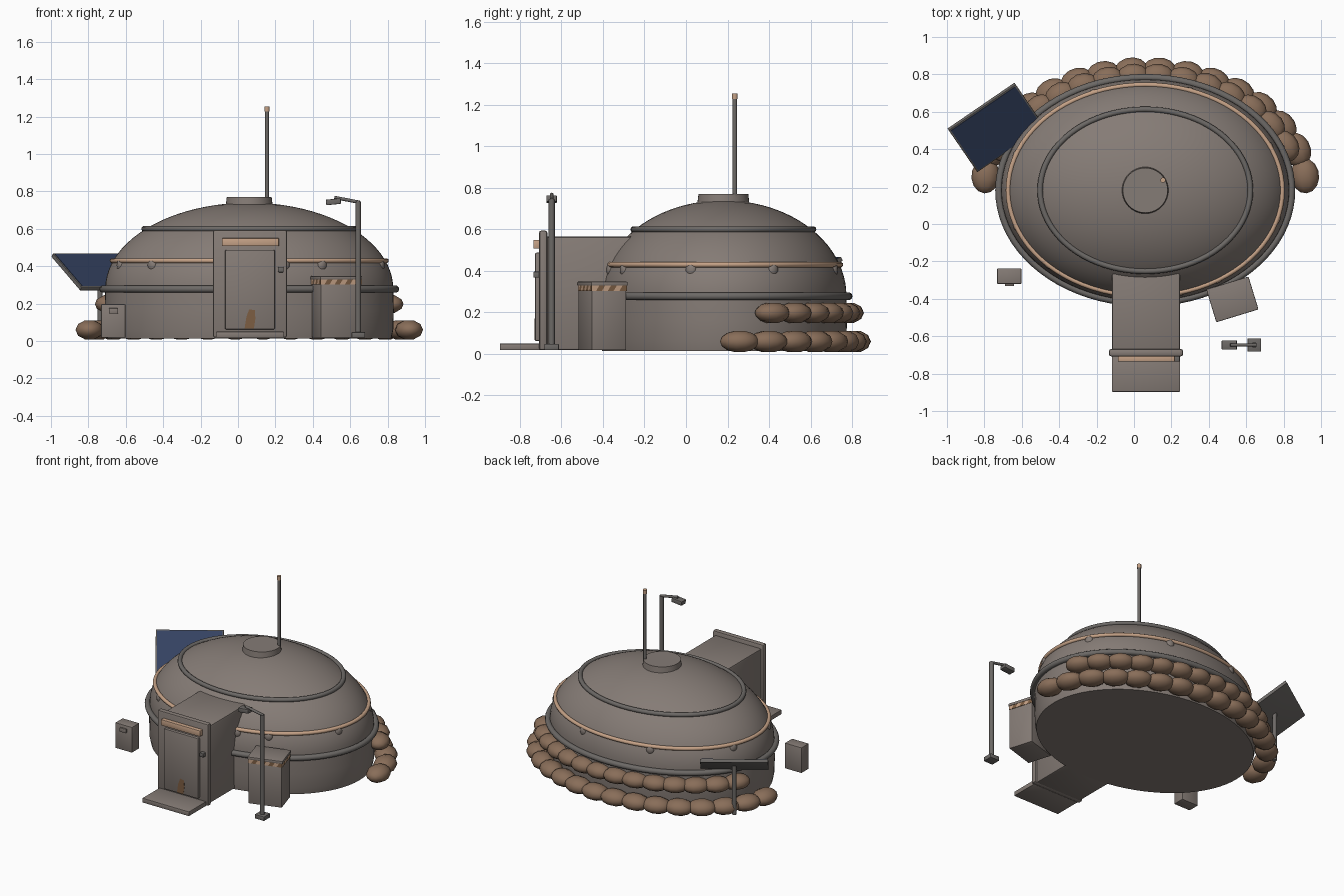
import bpy, bmesh, math, random
from math import sin, cos, radians, pi
from mathutils import Vector, Matrix

if "Cube" in bpy.data.objects:
    bpy.data.objects.remove(bpy.data.objects["Cube"])

random.seed(4)
CX, CY, RATIO = 0.06, 0.18, 0.77      # dome centre and ellipse ratio


def mat(name, rgb):
    m = bpy.data.materials.new(name)
    m.diffuse_color = (*rgb, 1)
    m.use_nodes = True
    m.node_tree.nodes["Principled BSDF"].inputs["Base Color"].default_value = m.diffuse_color
    return m


GREY = mat("warm grey", (0.235, 0.20, 0.18))
TRIM = mat("dark grey", (0.15, 0.14, 0.132))
TAN = mat("tan", (0.56, 0.36, 0.24))
BAG = mat("sack brown", (0.25, 0.155, 0.10))
RUST = mat("rust brown", (0.20, 0.11, 0.055))
BLUE = mat("panel blue", (0.035, 0.055, 0.12))


def finish(name, bm, m, angle=35):
    bmesh.ops.recalc_face_normals(bm, faces=bm.faces)
    me = bpy.data.meshes.new(name)
    bm.to_mesh(me)
    bm.free()
    me.materials.append(m)
    ob = bpy.data.objects.new(name, me)
    bpy.context.collection.objects.link(ob)
    bpy.ops.object.select_all(action='DESELECT')
    ob.select_set(True)
    bpy.context.view_layer.objects.active = ob
    bpy.ops.object.shade_smooth_by_angle(angle=radians(angle))
    return ob


def box(name, lo, hi, m, bevel=0.004, matrix=None):
    lo, hi = Vector(lo), Vector(hi)
    bm = bmesh.new()
    bmesh.ops.create_cube(bm, size=1)
    for v in bm.verts:
        v.co = Vector([a * b for a, b in zip(v.co, hi - lo)]) + (lo + hi) / 2
    if bevel:
        bmesh.ops.bevel(bm, geom=bm.edges[:], offset=bevel, segments=2, profile=0.5, affect='EDGES')
    if matrix:
        bm.transform(matrix)
    return finish(name, bm, m)


def rod(name, a, b, r, m, segs=14, r2=None):
    a, b = Vector(a), Vector(b)
    d = b - a
    bm = bmesh.new()
    bmesh.ops.create_cone(bm, cap_ends=True, segments=segs, radius1=r,
                          radius2=r if r2 is None else r2, depth=d.length)
    bm.transform(Matrix.Translation((a + b) / 2) @ d.to_track_quat('Z', 'Y').to_matrix().to_4x4())
    return finish(name, bm, m)


def rings(name, loops, m, close=False, angle=35):
    """Elliptical rings (radius, z) around the dome axis joined into a skin."""
    n = 80
    bm = bmesh.new()
    rows = [[bm.verts.new((CX + r * cos(2 * pi * i / n), CY + k * sin(2 * pi * i / n), z))
             for i in range(n)] for r, k, z in loops]
    pairs = list(zip(rows, rows[1:])) + ([(rows[-1], rows[0])] if close else [])
    for p, q in pairs:
        for i in range(n):
            j = (i + 1) % n
            bm.faces.new((p[i], p[j], q[j], q[i]))
    if not close:
        bm.faces.new(rows[0])
        bm.faces.new(rows[-1])
    return finish(name, bm, m, angle)


def hoop(name, r, z, t, m):
    pts = [(t * cos(2 * pi * i / 10), t * sin(2 * pi * i / 10)) for i in range(10)]
    return rings(name, [(r + a, r * RATIO + a, z + b) for a, b in pts], m, True, 60)


# Dome shell: low wall then an elliptical roof
shell = [(0.76, 0.015), (0.77, 0.06), (0.773, 0.16)]
shell += [(0.77 * cos(t), 0.28 + 0.46 * sin(t)) for t in [radians(a) for a in range(0, 89, 4)]]
rings("dome_shell", [(r, r * RATIO, z) for r, z in shell], GREY)
hoop("lower_hoop", 0.783, 0.278, 0.019, TRIM)
hoop("middle_hoop", 0.733, 0.43, 0.013, TAN)
hoop("upper_hoop", 0.562, 0.60, 0.015, TRIM)
rod("roof_cap", (CX, CY, 0.71), (CX, CY, 0.77), 0.127, GREY, 40, 0.12)
rod("antenna_mast", (0.155, 0.235, 0.74), (0.155, 0.235, 1.24), 0.011, TRIM)
rod("antenna_tip", (0.155, 0.235, 1.228), (0.155, 0.235, 1.255), 0.014, TAN)

# Small lugs under the middle hoop
for i, deg in enumerate((-16, 25, 71, 112, 160, 200, 225, 302, 285)):
    a = radians(deg)
    bm = bmesh.new()
    bmesh.ops.create_uvsphere(bm, u_segments=12, v_segments=8, radius=1)
    bm.transform(Matrix.Translation((CX + 0.733 * cos(a), CY + 0.733 * RATIO * sin(a), 0.405))
                 @ Matrix.Rotation(math.atan2(sin(a), cos(a) * RATIO), 4, 'Z')
                 @ Matrix.Diagonal((0.018, 0.028, 0.032, 1)))
    finish(f"dome_lug_{i}", bm, GREY, 60)

# Entrance
box("entry_tunnel", (-0.118, -0.68, 0.018), (0.246, -0.20, 0.565), GREY, 0.012)
box("entry_frame", (-0.134, -0.708, 0.018), (0.262, -0.668, 0.595), GREY, 0.012)
box("door", (-0.07, -0.728, 0.062), (0.198, -0.70, 0.488), GREY, 0.008)
box("door_lamp_strip", (-0.086, -0.735, 0.508), (0.219, -0.70, 0.55), TAN)
box("door_handle", (0.214, -0.735, 0.368), (0.244, -0.70, 0.396), TRIM)
box("door_step", (-0.118, -0.897, 0.018), (0.246, -0.70, 0.05), GREY)
bm = bmesh.new()   # rust stain on the door
bm.faces.new([bm.verts.new((x, -0.7295, z)) for x, z in
              ((0.035, 0.066), (0.085, 0.066), (0.093, 0.12), (0.09, 0.165), (0.06, 0.17), (0.045, 0.13))])
bmesh.ops.recalc_face_normals(bm, faces=bm.faces)
if bm.faces[:][0].normal.y > 0:
    bmesh.ops.reverse_faces(bm, faces=bm.faces[:])
ext = bmesh.ops.extrude_face_region(bm, geom=bm.faces[:])
for v in ext["geom"]:
    if isinstance(v, bmesh.types.BMVert):
        v.co.y += 0.004
finish("door_stain", bm, RUST)

# Supply crate with a striped band
M = Matrix.Translation((0.526, -0.403, 0)) @ Matrix.Rotation(radians(17), 4, 'Z')
box("crate_body", (-0.112, -0.086, 0.018), (0.112, 0.086, 0.335), GREY, 0.004, M)
box("crate_lid", (-0.118, -0.092, 0.328), (0.118, 0.092, 0.348), GREY, 0.005, M)
for s, (half, off) in enumerate(((0.114, 0.086), (0.088, 0.112)) * 2):
    R = M @ Matrix.Rotation(s * pi / 2, 4, 'Z')
    n = 8 if half > 0.1 else 6
    w = 2 * half / n
    for i in range(n):
        x = -half + i * w
        l, r = (0 if i == 0 else 0.008), (0 if i == n - 1 else 0.008)
        bm = bmesh.new()
        bmesh.ops.create_cube(bm, size=1)
        for v in bm.verts:
            side = v.co.x > 0
            lean = (r if side else l) * (1 if v.co.z > 0 else -1)
            v.co = (x + (w if side else 0) + lean, -off + v.co.y * 0.006,
                    0.316 + v.co.z * 0.026)
        bm.transform(R)
        finish(f"crate_stripe_{s}_{i}", bm, TAN if i % 2 == 0 else RUST)

# Lamp post
box("lamp_base", (0.607, -0.682, 0.018), (0.68, -0.612, 0.048), TRIM)
rod("lamp_post", (0.643, -0.647, 0.03), (0.643, -0.647, 0.745), 0.015, TRIM)
rod("lamp_arm", (0.65, -0.647, 0.742), (0.515, -0.647, 0.768), 0.009, TRIM)
box("lamp_head", (-0.04, -0.025, -0.015), (0.04, 0.025, 0.015), TRIM, 0.004,
    Matrix.Translation((0.51, -0.647, 0.745)) @ Matrix.Rotation(radians(-6), 4, 'Y'))

# Utility box
box("utility_box", (-0.732, -0.32, 0.018), (-0.602, -0.238, 0.197), GREY)
box("utility_latch", (-0.69, -0.331, 0.148), (-0.642, -0.315, 0.176), GREY, 0.002)

# Tilted solar panel
P = (Matrix.Translation((-0.738, 0.516, 0.37)) @ Matrix.Rotation(radians(34.4), 4, 'Z')
     @ Matrix.Rotation(radians(33.5), 4, 'X'))
box("solar_frame", (-0.217, -0.163, -0.012), (0.217, 0.163, 0.010), TRIM, 0.002, P)
box("solar_cells", (-0.208, -0.154, 0.006), (0.208, 0.154, 0.013), BLUE, 0, P)
rod("solar_post", (-0.738, 0.516, 0.02), (-0.738, 0.516, 0.365), 0.014, TRIM)


# Sandbags stacked around the back
def bag_row(name, count, rx, ry, z, start, size):
    def pt(t):
        return Vector((CX + rx * cos(t), CY + ry * sin(t), z))
    a, b = radians(start), radians(180 - start)
    path = [pt(a + (b - a) * k / 400) for k in range(401)]
    run = [0]
    for p, q in zip(path, path[1:]):
        run.append(run[-1] + (q - p).length)
    for i in range(count):
        goal = run[-1] * i / (count - 1)
        k = min(range(401), key=lambda j: abs(run[j] - goal))
        d = path[min(k + 1, 400)] - path[max(k - 1, 0)]
        yaw = math.atan2(d.y, d.x) + random.uniform(-0.12, 0.12)
        bm = bmesh.new()
        bmesh.ops.create_uvsphere(bm, u_segments=10, v_segments=7, radius=1)
        bm.transform(Matrix.Translation(path[k]) @ Matrix.Rotation(yaw, 4, 'Z')
                     @ Matrix.Diagonal((*size, 1)) @ Matrix.Rotation(pi / 2, 4, 'Y'))
        finish(f"{name}_{i}", bm, BAG, 60)


bag_row("lower_sandbag", 16, 0.86, 0.637, 0.06, 7, (0.094, 0.076, 0.055))
bag_row("upper_sandbag", 14, 0.81, 0.605, 0.198, 23, (0.089, 0.074, 0.052))
